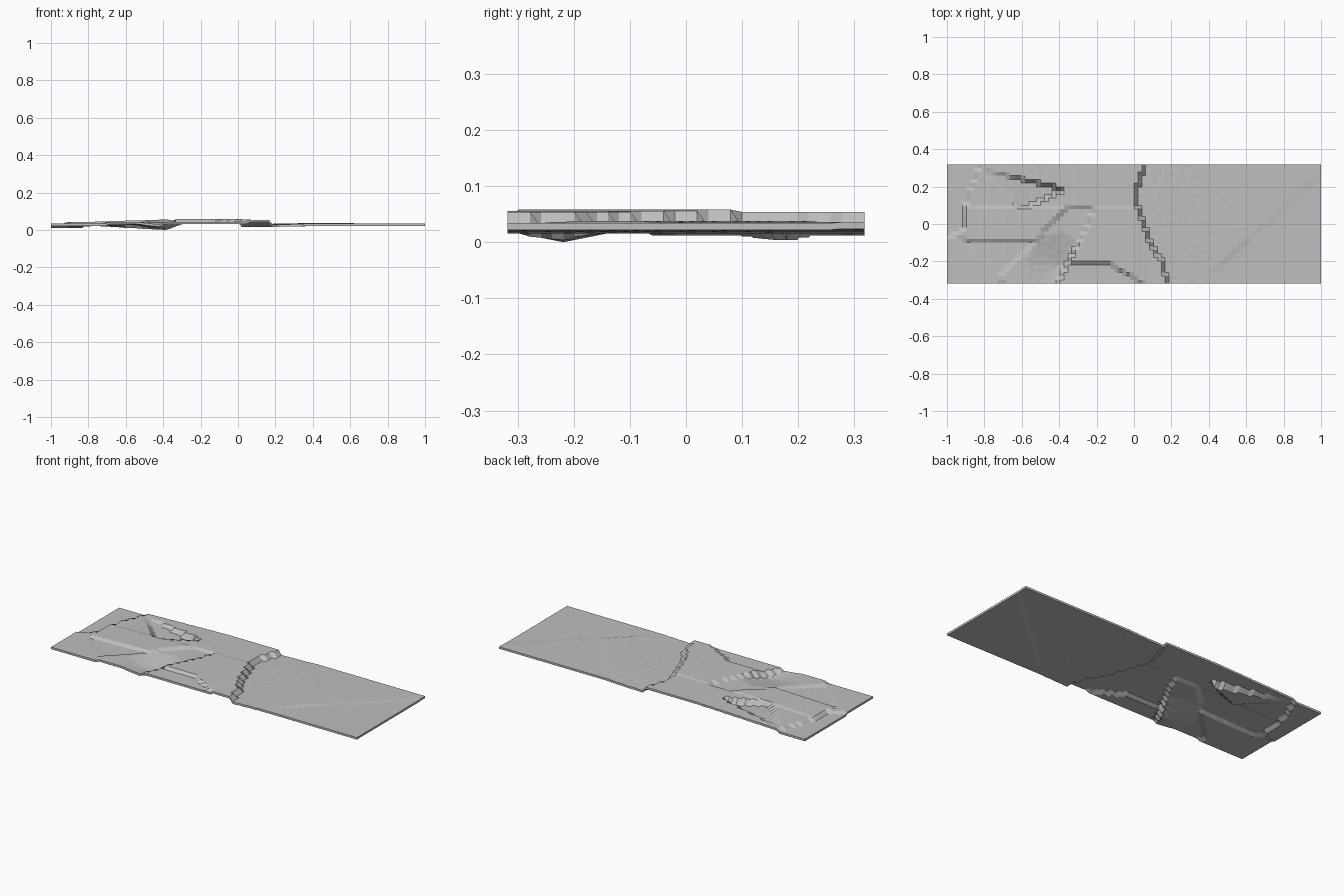
import bpy, bmesh
from mathutils import Vector

cube = bpy.data.objects.get("Cube")
if cube:
    bpy.data.objects.remove(cube, do_unlink=True)

THICK, STEP = 0.012, 0.002
HALF_Y = 0.318


def line_x(path, y):
    """x of a path at a given y; the path is listed from low y to high y."""
    for (xa, ya), (xb, yb) in zip(path, path[1:]):
        if y <= yb:
            break
    return xa + (xb - xa) * (y - ya) / (yb - ya)


def mix(a, b, t):
    return a + (b - a) * min(max(t, 0), 1)


# Fault lines that part the terraces
west_cliff = [(-1.3, -0.12), (-0.92, -0.05), (-0.89, 0.14), (-0.83, 0.3), (-0.82, 0.33)]
south_west = [(-0.7, -0.32), (-0.95, -0.04)]
diagonal = [(-0.76, -0.32), (-0.36, 0.08)]
mid_cliff = [(0.18, -0.32), (0.15, -0.2), (0.1, -0.12), (0.05, 0), (0, 0.16), (0.06, 0.32)]
north_fold = [(0.6, -0.06), (0.28, 0.32)]
east_fold = [(0.35, -0.32), (1.0, 0.26)]


def height(x, y):
    # Flat eastern plates
    if x > line_x(east_fold, y):
        return 0.036
    if x > line_x(north_fold, y):
        return 0.038
    edge = line_x(mid_cliff, y)
    if x > edge:
        return mix(0.030, 0.041, (x - edge) / 0.4)
    # Sunken triangle in the north west
    upper = 0.29 - 0.23 * (x + 0.82)
    lower = max(0.29 - 0.95 * (x + 0.82), 0.08 + 0.45 * (x + 0.6))
    if -0.82 < x < -0.38 and lower < y < upper:
        return mix(0.038, 0.018, (x + 0.8) / 0.35)
    # Low western rim
    if y > -0.12 and x < line_x(west_cliff, y):
        return 0.026
    if y < -0.04 and x < line_x(south_west, y):
        return 0.036
    # Valley below the diagonal fault
    if y < 0.08 and x > line_x(diagonal, y) and x < -0.35 + 0.5 * (y + 0.2):
        dist = (Vector((x, y)) - Vector((-0.4, -0.22))).length
        return mix(0.014, 0.046, dist / 0.17)
    if y < -0.08 and x < line_x(diagonal, y):
        return mix(0.032, 0.042, (x + 0.9) / 0.4)
    # Central plateau with its lower front shelf
    if x > -0.4 and y < -0.2 - 0.6 * max(x + 0.15, 0):
        return 0.046
    top = mix(0.044, 0.061, (x + 0.85) / 0.55)
    if y > 0.08:
        top -= 0.005
    return mix(top, 0.056, x / 0.1) if x > 0 else top


# Colour
stone = bpy.data.materials.new("stone_grey")
stone.use_nodes = True
grey = (0.52, 0.52, 0.52, 1)
stone.diffuse_color = grey
stone.node_tree.nodes["Principled BSDF"].inputs["Base Color"].default_value = grey

# Stepped terrain sheet with even thickness
bm = bmesh.new()
bmesh.ops.create_grid(bm, x_segments=96, y_segments=32, size=1)
for v in bm.verts:
    v.co.y *= HALF_Y
    v.co.z = round(height(v.co.x, v.co.y) / STEP) * STEP
solid = bmesh.ops.extrude_face_region(bm, geom=bm.faces[:])
lower_verts = [g for g in solid["geom"] if isinstance(g, bmesh.types.BMVert)]
bmesh.ops.translate(bm, verts=lower_verts, vec=(0, 0, -THICK))
base = min(v.co.z for v in bm.verts)
bmesh.ops.translate(bm, verts=bm.verts, vec=(0, 0, -base))
bmesh.ops.recalc_face_normals(bm, faces=bm.faces)

mesh = bpy.data.meshes.new("terrain_sheet")
bm.to_mesh(mesh)
bm.free()
mesh.materials.append(stone)
terrain = bpy.data.objects.new("terrain_sheet", mesh)
bpy.context.collection.objects.link(terrain)
